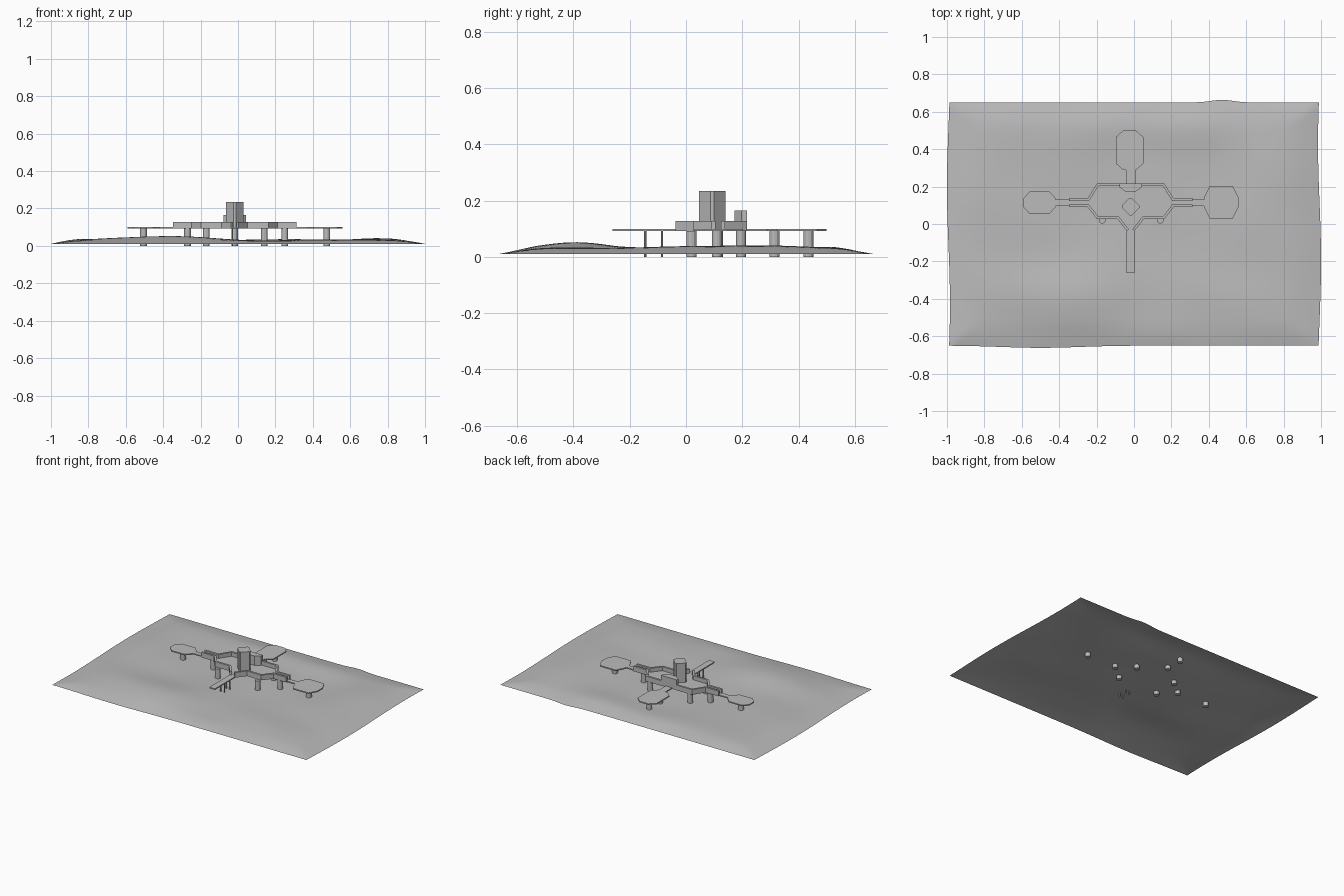
import bpy, bmesh, math
from mathutils import Vector

cube = bpy.data.objects.get("Cube")
if cube:
    bpy.data.objects.remove(cube)

gray = bpy.data.materials.new("plain_gray")
gray.use_nodes = True
gray.diffuse_color = (0.5, 0.5, 0.5, 1)
gray.node_tree.nodes["Principled BSDF"].inputs["Base Color"].default_value = (0.5, 0.5, 0.5, 1)

CX = -0.018                 # mirror axis of the station
DECK_LOW, DECK = 0.092, 0.1  # underside and top of the decks
WALL_TOP = 0.128


def finish(name, bm):
    bmesh.ops.recalc_face_normals(bm, faces=bm.faces)
    mesh = bpy.data.meshes.new(name)
    bm.to_mesh(mesh)
    bm.free()
    mesh.materials.append(gray)
    obj = bpy.data.objects.new(name, mesh)
    bpy.context.collection.objects.link(obj)
    return obj


def prism(name, outline, z0, z1):
    """Extrude a flat outline from z0 to z1."""
    bm = bmesh.new()
    face = bm.faces.new([bm.verts.new((x, y, z0)) for x, y in outline])
    top = bmesh.ops.extrude_face_region(bm, geom=[face])["geom"]
    for v in top:
        if isinstance(v, bmesh.types.BMVert):
            v.co.z = z1
    return finish(name, bm)


def box(name, x0, x1, y0, y1, z0=DECK_LOW, z1=DECK):
    return prism(name, [(x0, y0), (x1, y0), (x1, y1), (x0, y1)], z0, z1)


def pad(name, x0, x1, y0, y1, cx, cy):
    """Landing pad with clipped corners."""
    prism(name, [(x0 + cx, y0), (x1 - cx, y0), (x1, y0 + cy), (x1, y1 - cy),
                 (x1 - cx, y1), (x0 + cx, y1), (x0, y1 - cy), (x0, y0 + cy)], DECK_LOW, DECK)


def pillar(name, x, y, radius, sides=12):
    ring = [(x + radius * math.cos(math.tau * i / sides),
             y + radius * math.sin(math.tau * i / sides)) for i in range(sides)]
    prism(name, ring, 0.0, DECK_LOW)


def inset_path(path, t):
    """Offset an open path sideways with mitred corners."""
    pts = [Vector(p) for p in path]
    normals = []
    for a, b in zip(pts, pts[1:]):
        d = (b - a).normalized()
        normals.append(Vector((-d.y, d.x)))
    out = []
    for i, p in enumerate(pts):
        n0, n1 = normals[max(i - 1, 0)], normals[min(i, len(normals) - 1)]
        m = (n0 + n1).normalized()
        out.append(p + m * (t / m.dot(n0)))
    return [tuple(p) for p in out]


# Ground sheet: low hills that sink at the rim
HILLS = [(-0.37, -0.38, 0.36, 0.17, 0.027), (0.75, 0.15, 0.2, 0.4, 0.016),
         (-0.75, 0.15, 0.25, 0.4, 0.013), (-0.25, 0.5, 0.35, 0.12, 0.010),
         (0.55, -0.4, 0.3, 0.15, 0.008), (0.3, 0.5, 0.3, 0.1, 0.008)]


def ground_height(x, y):
    rim = min(1 - abs(x), (0.65 - abs(y)) * 1.3)
    rise = min(1, max(0, rim / 0.18))
    rise = rise * (2 - rise)
    h = 0.014 + 0.002 * math.sin(9 * x + 4 * y) * math.sin(11 * y - 3 * x)
    for hx, hy, sx, sy, amp in HILLS:
        h += amp * math.exp(-((x - hx) / sx) ** 2 - ((y - hy) / sy) ** 2)
    return 0.011 + h * rise


bm = bmesh.new()
NX, NY = 80, 54
bmesh.ops.create_grid(bm, x_segments=NX, y_segments=NY, size=1)
for v in bm.verts:
    x, y = v.co.x, v.co.y * 0.65
    z = ground_height(x, y)
    # gently ragged border
    bump = 0.014 * math.exp(-((x - 0.47) / 0.08) ** 2) * max(0, y / 0.65) ** 6
    dip = 0.012 * math.exp(-((x + 0.5) / 0.3) ** 2) * max(0, -y / 0.65) ** 6
    side = 0.008 * abs(x) ** 8 * (1 - math.cos(5 * y + x))
    v.co = (x - math.copysign(side, x), y + bump - dip, z)
ground = finish("ground", bm)
if ground.data.polygons[0].normal.z < 0:
    ground.data.flip_normals()
for p in ground.data.polygons:
    p.use_smooth = True

# Hub walls: one half of each path, mirrored about the hub axis
front_half = [(0.33, 0.09), (0.23, 0.09), (0.18, 0.026), (0.07, 0.026), (0.02, -0.038)]
back_half = [(0.33, 0.138), (0.23, 0.138), (0.18, 0.216), (0.05, 0.216)]
for side, s in (("left", 1), ("right", -1)):
    for part, half, sign in (("front", front_half, -1), ("back", back_half, 1)):
        path = [(CX + s * x, y) for x, y in half]
        inner = inset_path(path, 0.014 * sign * s)
        prism(f"{part}_wall_{side}", path + inner[::-1], DECK_LOW, WALL_TOP)

# Hub deck fills the space between the walls
right_rim = front_half[::-1] + back_half
hub = [(CX + x, y) for x, y in right_rim]
hub += [(CX - x, y) for x, y in right_rim[::-1]]
prism("hub_deck", hub, DECK_LOW + 0.001, DECK)

# Central tower, a diamond with clipped corners
r, c = 0.053, 0.006
tower = []
for ax, ay in ((1, 0), (0, 1), (-1, 0), (0, -1)):
    for k in (-1, 1):
        tower.append((CX + ax * (r - c) - ay * c * k, 0.093 + ay * (r - c) + ax * c * k))
prism("tower", tower, DECK, 0.235)

# Small block at the back of the hub
prism("back_block", [(CX - 0.06, 0.216), (CX - 0.06, 0.197), (CX - 0.025, 0.172),
                     (CX + 0.025, 0.172), (CX + 0.06, 0.197), (CX + 0.06, 0.216)],
      DECK, 0.165)

# Walkways and pads
box("right_walkway", -0.43, CX - 0.33, 0.097, 0.131)
box("left_walkway", CX + 0.33, 0.385, 0.097, 0.131)
box("back_walkway", CX - 0.025, CX + 0.025, 0.216, 0.295)
box("front_walkway", CX - 0.022, CX + 0.022, -0.262, -0.038)
pad("right_pad", -0.59, -0.42, 0.053, 0.175, 0.034, 0.036)
pad("left_pad", 0.375, 0.558, 0.03, 0.203, 0.03, 0.06)
pad("back_pad", -0.097, 0.05, 0.288, 0.5, 0.04, 0.035)

# Pillars under the pads and hub
big = [(-0.505, 0.11), (0.475, 0.11), (CX, 0.435), (CX, 0.315),
       (-0.27, 0.113), (0.25, 0.113)]
big += [(x, y) for x in (-0.17, 0.14) for y in (0.02, 0.195)]
for i, (x, y) in enumerate(big):
    pillar(f"pillar_{i + 1}", x, y, 0.018)

# Thin poles under the front walkway
for i, y in enumerate((-0.145, -0.085)):
    for side, s in (("left", 1), ("right", -1)):
        pillar(f"pole_{side}_{i + 1}", CX + s * 0.014, y, 0.004, 8)
